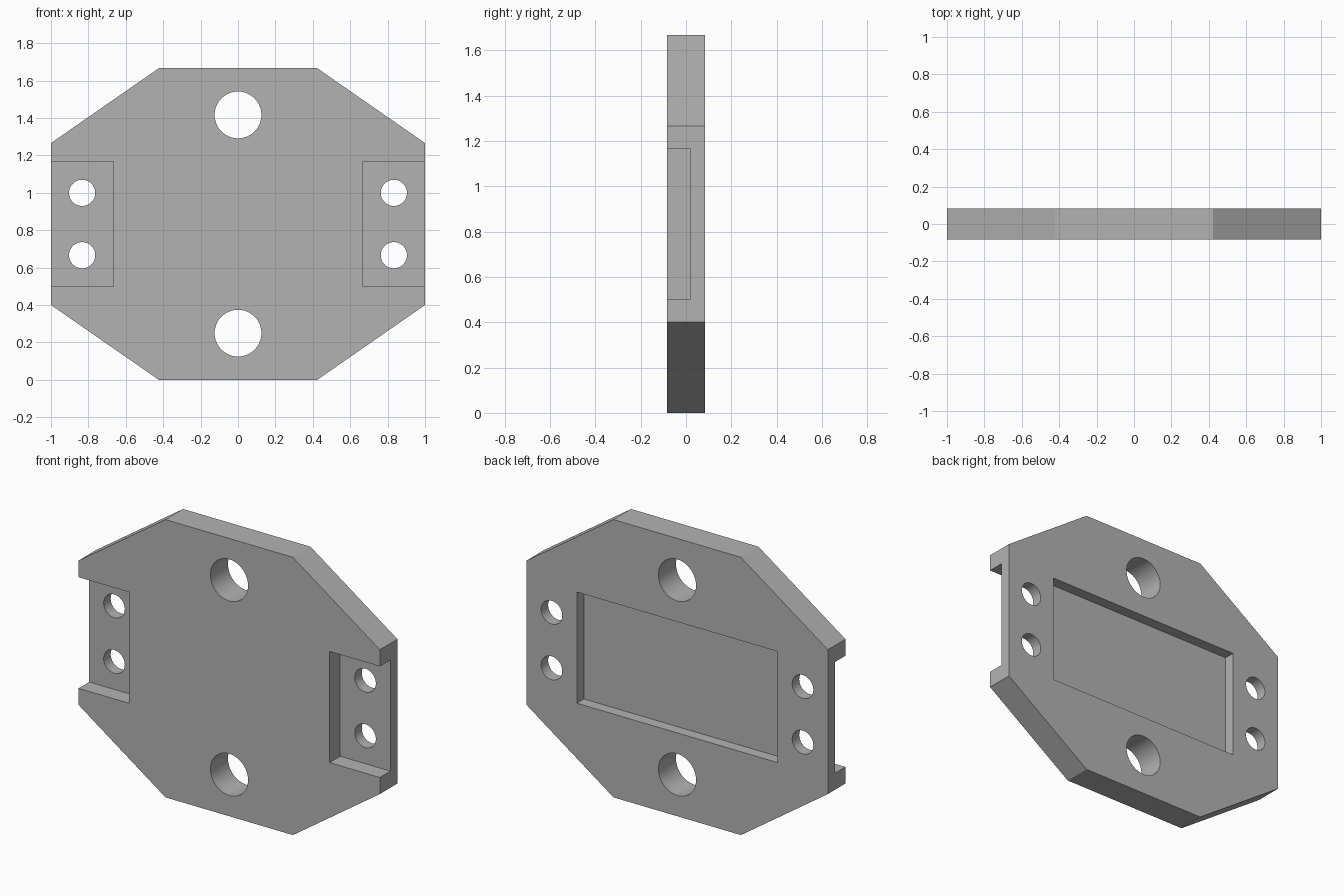
import bpy
import bmesh
import math
from mathutils import Matrix, Vector

cube = bpy.data.objects.get("Cube")
if cube:
    bpy.data.objects.remove(cube, do_unlink=True)

HALF_T = 0.0833          # half the plate thickness
MID_Z = 0.8333           # height of the plate centre
POCKET_FLOOR = 0.0167    # shared y level of all pocket floors
POCKET_X = 0.6667        # where side pockets and back pocket end
POCKET_H = 0.6667

grey = bpy.data.materials.new("grey metal")
grey.use_nodes = True
colour = (0.45, 0.45, 0.45, 1)
grey.diffuse_color = colour
grey.node_tree.nodes["Principled BSDF"].inputs["Base Color"].default_value = colour


def make_object(name, bm):
    bmesh.ops.recalc_face_normals(bm, faces=bm.faces)
    mesh = bpy.data.meshes.new(name)
    bm.to_mesh(mesh)
    bm.free()
    mesh.materials.append(grey)
    obj = bpy.data.objects.new(name, mesh)
    bpy.context.collection.objects.link(obj)
    return obj


def box(name, low, high):
    low, high = Vector(low), Vector(high)
    bm = bmesh.new()
    size = Matrix.Diagonal((high - low).to_4d())
    size[3][3] = 1
    bmesh.ops.create_cube(bm, size=1, matrix=Matrix.Translation((low + high) / 2) @ size)
    return make_object(name, bm)


def drill(name, x, z, radius):
    bm = bmesh.new()
    place = Matrix.Translation((x, 0, z)) @ Matrix.Rotation(math.pi / 2, 4, "X")
    bmesh.ops.create_cone(bm, cap_ends=True, segments=64, radius1=radius,
                          radius2=radius, depth=1, matrix=place)
    return make_object(name, bm)


# Eight-sided plate, extruded from front to back
corner = [(0.423, MID_Z), (1, 0.433)]
outline = (corner + [(x, -z) for x, z in reversed(corner)]
           + [(-x, -z) for x, z in corner] + [(-x, z) for x, z in reversed(corner)])
bm = bmesh.new()
face = bm.faces.new([bm.verts.new((x, -HALF_T, MID_Z + z)) for x, z in outline])
extruded = bmesh.ops.extrude_face_region(bm, geom=[face])["geom"]
bmesh.ops.translate(bm, vec=(0, 2 * HALF_T, 0),
                    verts=[v for v in extruded if isinstance(v, bmesh.types.BMVert)])
plate = make_object("plate", bm)

# Cutters: back pocket, open side pockets, large and small through holes
z0, z1 = MID_Z - POCKET_H / 2, MID_Z + POCKET_H / 2
cutters = [box("back_pocket_cutter", (-POCKET_X, POCKET_FLOOR, z0), (POCKET_X, 0.3, z1))]
for side, label in ((1, "left"), (-1, "right")):
    xs = sorted((side * POCKET_X, side * 1.2))
    cutters.append(box(label + "_pocket_cutter", (xs[0], -0.3, z0), (xs[1], POCKET_FLOOR, z1)))
    for dz in (-0.1667, 0.1667):
        cutters.append(drill(label + "_screw_hole_cutter", side * 0.8333, MID_Z + dz, 0.07))
for dz in (-0.5833, 0.5833):
    cutters.append(drill("large_hole_cutter", 0, MID_Z + dz, 0.125))

for cutter in cutters:
    cutter.hide_render = True
    cut = plate.modifiers.new(cutter.name, "BOOLEAN")
    cut.operation = "DIFFERENCE"
    cut.solver = "EXACT"
    cut.object = cutter

# Bake the cuts and remove the cutters
bpy.context.view_layer.update()
evaluated = plate.evaluated_get(bpy.context.evaluated_depsgraph_get())
finished = bpy.data.meshes.new_from_object(evaluated)
plate.modifiers.clear()
plate.data = finished
for cutter in cutters:
    bpy.data.objects.remove(cutter, do_unlink=True)

# Smooth hole walls, sharp edges elsewhere
bpy.ops.object.select_all(action="DESELECT")
plate.select_set(True)
bpy.context.view_layer.objects.active = plate
bpy.ops.object.shade_smooth_by_angle(angle=math.radians(30))
